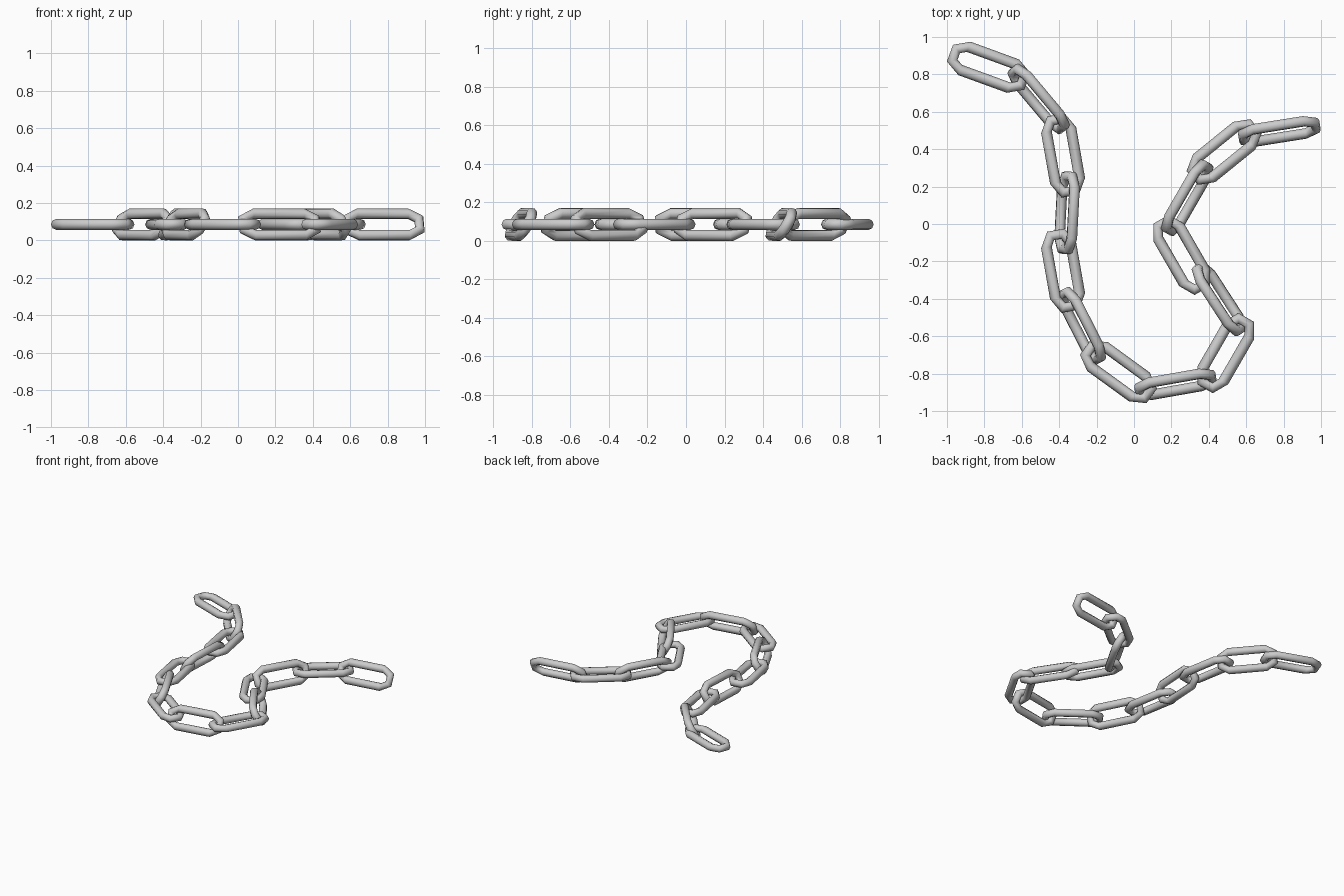
import bpy, bmesh
from math import radians, sin, cos
from mathutils import Matrix

if "Cube" in bpy.data.objects:
    bpy.data.objects.remove(bpy.data.objects["Cube"])

BEND, WIRE, HALF, Z = 0.066, 0.029, 0.138, 0.086
SIDES = 8

# One link: a six-sided ring of round wire, stretched between its two bends
def make_link_mesh():
    bm = bmesh.new()
    rings = []
    for shift, start in ((HALF, -90), (-HALF, 90)):
        for i in range(4):
            a = radians(start + 60 * i)
            ring = []
            for j in range(SIDES):
                t = radians(360 * j / SIDES)
                rad = BEND + WIRE * cos(t)
                ring.append(bm.verts.new((shift + rad * cos(a), rad * sin(a), WIRE * sin(t))))
            rings.append(ring)
    for k, ring in enumerate(rings):
        nxt = rings[(k + 1) % len(rings)]
        for j in range(SIDES):
            m = (j + 1) % SIDES
            bm.faces.new((ring[j], nxt[j], nxt[m], ring[m]))
    bmesh.ops.recalc_face_normals(bm, faces=bm.faces)
    for f in bm.faces:
        f.smooth = True
    mesh = bpy.data.meshes.new("chain_link")
    bm.to_mesh(mesh)
    bm.free()
    return mesh

# Link centres (x, y) and headings along the chain
PATH = [
    (-0.777, 0.838, -20), (-0.51, 0.668, -50), (-0.379, 0.366, -80),
    (-0.358, 0.06, -93), (-0.379, -0.25, -80), (-0.28, -0.545, -63),
    (-0.083, -0.79, -36), (0.222, -0.857, 10), (0.49, -0.69, 60),
    (0.457, -0.40, 123), (0.255, -0.165, 120), (0.285, 0.14, 60),
    (0.482, 0.385, 39), (0.777, 0.495, 9),
]

# Links lie flat and rolled up by turns
mesh = make_link_mesh()
for n, (x, y, heading) in enumerate(PATH):
    link = bpy.data.objects.new(f"chain_link_{n + 1}", mesh)
    roll = 60 if n % 2 else 0
    link.matrix_world = (Matrix.Translation((x, y, Z))
                         @ Matrix.Rotation(radians(heading), 4, 'Z')
                         @ Matrix.Rotation(radians(roll), 4, 'X'))
    bpy.context.collection.objects.link(link)
